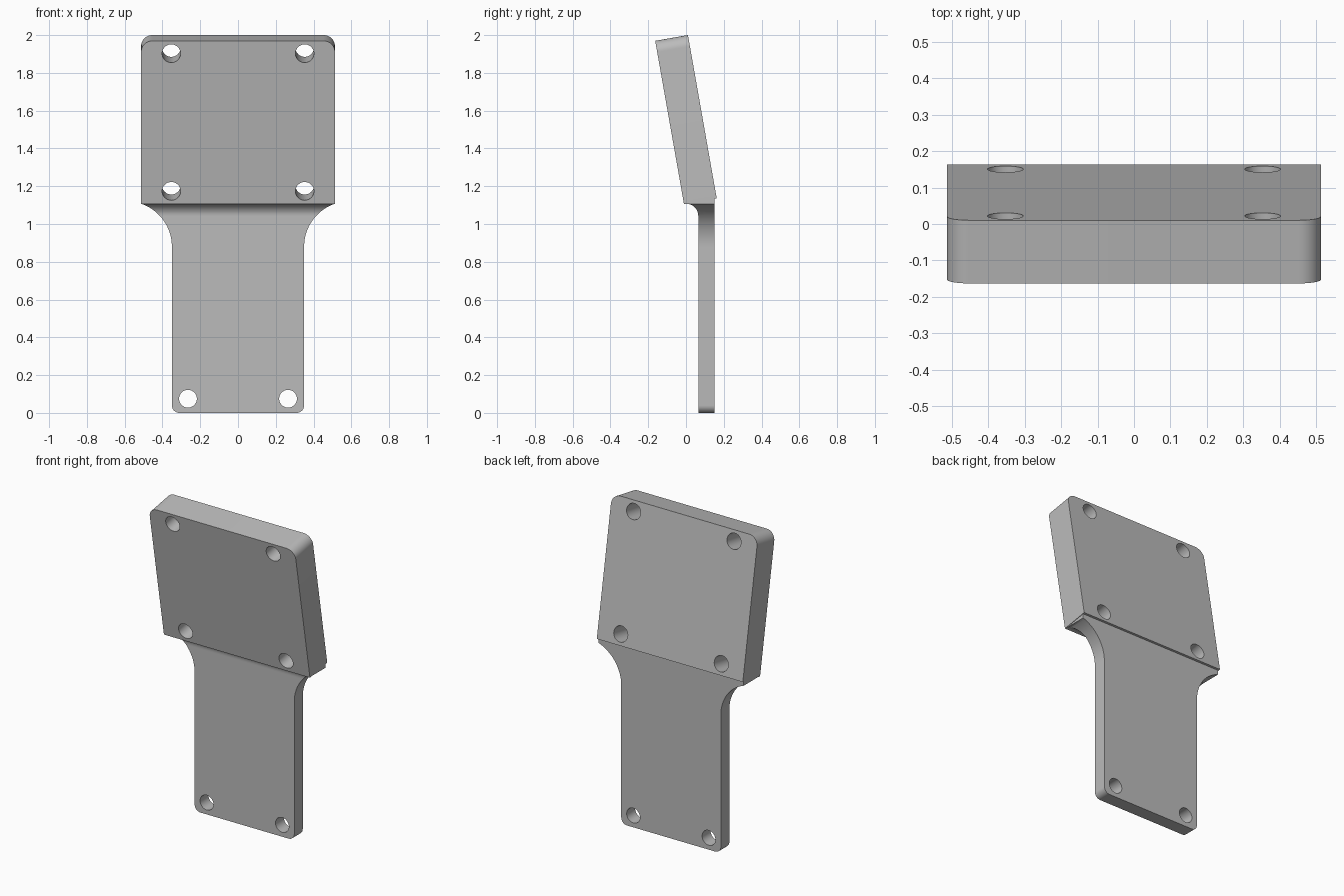
import bpy, bmesh
from math import radians, sin, cos
from mathutils import Vector

old = bpy.data.objects.get("Cube")
if old:
    bpy.data.objects.remove(old, do_unlink=True)

grey = bpy.data.materials.new("plain grey")
grey.use_nodes = True
grey.diffuse_color = (0.5, 0.5, 0.5, 1)
grey.node_tree.nodes["Principled BSDF"].inputs["Base Color"].default_value = (0.5, 0.5, 0.5, 1)


def arc(cx, cy, r, start, end, steps=16):
    """Points along an arc, angles in degrees."""
    angles = [radians(start + (end - start) * i / steps) for i in range(steps + 1)]
    return [(cx + r * cos(a), cy + r * sin(a)) for a in angles]


def mirrored(half):
    """Close a right-hand half outline across x = 0."""
    return half + [(-x, z) for x, z in reversed(half)]


def prism(name, points, direction):
    """Extrude a closed outline of 3D points into a solid."""
    bm = bmesh.new()
    face = bm.faces.new([bm.verts.new(p) for p in points])
    new = bmesh.ops.extrude_face_region(bm, geom=[face])["geom"]
    bmesh.ops.translate(bm, vec=Vector(direction),
                        verts=[v for v in new if isinstance(v, bmesh.types.BMVert)])
    bmesh.ops.recalc_face_normals(bm, faces=bm.faces)
    mesh = bpy.data.meshes.new(name)
    bm.to_mesh(mesh)
    bm.free()
    mesh.materials.append(grey)
    obj = bpy.data.objects.new(name, mesh)
    bpy.context.collection.objects.link(obj)
    return obj


def combine(obj, cutter, operation):
    """Apply a boolean and discard the cutter."""
    mod = obj.modifiers.new("cut", "BOOLEAN")
    mod.operation, mod.solver, mod.object = operation, "EXACT", cutter
    bpy.context.view_layer.objects.active = obj
    bpy.ops.object.modifier_apply(modifier=mod.name)
    bpy.data.objects.remove(cutter, do_unlink=True)


def drill(obj, x, z, radius):
    """Bore a round hole through the plate along y."""
    ring = arc(x, z, radius, 0, 360, 48)[:-1]
    combine(obj, prism("hole_cutter", [(a, -0.5, b) for a, b in ring], (0, 1, 0)), "DIFFERENCE")


# Handle plate: front outline with flared shoulders, rounded foot corners
outline = mirrored(arc(0.31, 0.04, 0.04, -90, 0, 10)
                   + arc(0.59, 0.88, 0.24, 180, 109.5, 24) + [(0.51, 1.2)])
handle = prism("handle_plate", [(x, -0.3, z) for x, z in outline], (0, 0.6, 0))

# Side profile with the fillet that meets the tilted head
side = [(0.15, -0.1), (0.15, 1.15), (0.0, 1.125)] + arc(0.001, 1.043, 0.064, 100, 0) + [(0.065, -0.1)]
combine(handle, prism("side_cutter", [(-1, y, z) for y, z in side], (2, 0, 0)), "INTERSECT")
for x in (-0.265, 0.265):
    drill(handle, x, 0.075, 0.047)

# Head plate: thick, rounded top corners, four mounting holes
half = [(0.513, 0)] + arc(0.453, 0.818, 0.06, 0, 90, 12)
head = prism("head_plate", [(x, 0, z) for x, z in mirrored(half)], (0, 0.176, 0))
for x in (-0.353, 0.353):
    for z in (0.07, 0.81):
        drill(head, x, z, 0.049)
head.location = (0, -0.0106, 1.105)
head.rotation_euler.x = radians(10)

# Smooth curved walls, crisp edges
bpy.ops.object.select_all(action="DESELECT")
for obj in (handle, head):
    obj.select_set(True)
bpy.context.view_layer.objects.active = head
bpy.ops.object.shade_smooth_by_angle(angle=radians(30))
